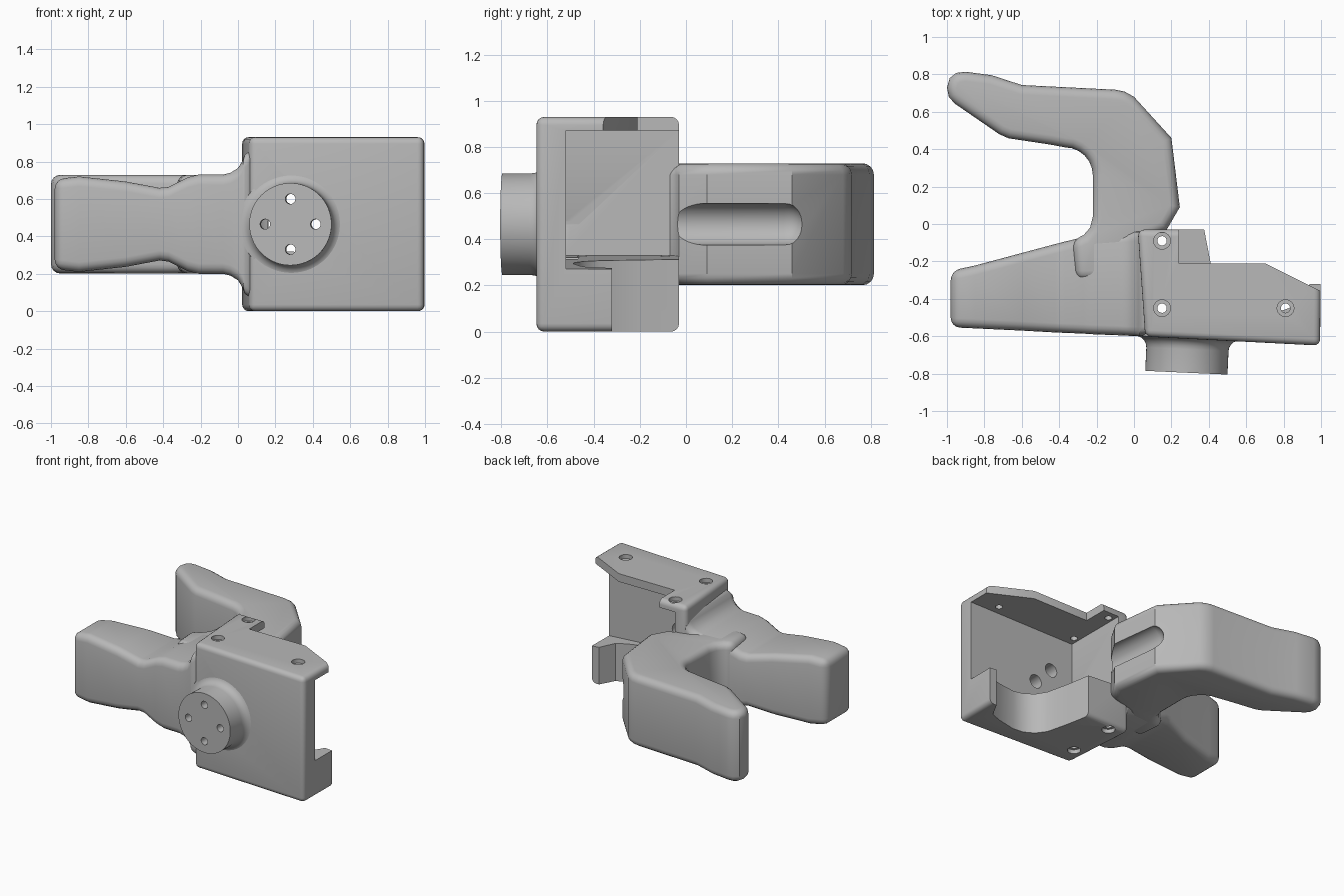
import bpy, bmesh, math
from mathutils import Vector, Matrix

cube = bpy.data.objects.get("Cube")
if cube:
    bpy.data.objects.remove(cube, do_unlink=True)

grey = bpy.data.materials.new("plain grey")
grey.use_nodes = True
grey.diffuse_color = (0.48, 0.48, 0.48, 1)
grey.node_tree.nodes["Principled BSDF"].inputs["Base Color"].default_value = grey.diffuse_color

MID = 0.465  # mid height shared by all parts


def finish(name, bm):
    bmesh.ops.recalc_face_normals(bm, faces=bm.faces)
    me = bpy.data.meshes.new(name)
    bm.to_mesh(me)
    bm.free()
    me.materials.append(grey)
    ob = bpy.data.objects.new(name, me)
    bpy.context.collection.objects.link(ob)
    return ob


def prism(name, pts, lo, hi, axis="z"):
    """Extrude a flat outline along z (points x,y) or y (points x,z)."""
    bm = bmesh.new()
    place = (lambda p, t: (p[0], p[1], t)) if axis == "z" else (lambda p, t: (p[0], t, p[1]))
    face = bm.faces.new([bm.verts.new(place(p, lo)) for p in pts])
    new = bmesh.ops.extrude_face_region(bm, geom=[face])["geom"]
    shift = Vector(place((0, 0), hi - lo))
    bmesh.ops.translate(bm, vec=shift, verts=[g for g in new if isinstance(g, bmesh.types.BMVert)])
    return finish(name, bm)


def lathe(name, profile, matrix, steps=48):
    """Solid of revolution about local z from (radius, height) points."""
    bm = bmesh.new()
    rings = []
    for r, h in profile:
        rings.append([bm.verts.new((r * math.cos(2 * math.pi * i / steps),
                                    r * math.sin(2 * math.pi * i / steps), h)) for i in range(steps)])
    for a, b in zip(rings, rings[1:]):
        for i in range(steps):
            j = (i + 1) % steps
            bm.faces.new((a[i], a[j], b[j], b[i]))
    bm.faces.new(rings[0])
    bm.faces.new(rings[-1])
    bm.transform(matrix)
    return finish(name, bm)


def apply(ob, mod):
    bpy.context.view_layer.objects.active = ob
    bpy.ops.object.modifier_apply(modifier=mod.name)


def bevel(ob, width, segments=4):
    mod = ob.modifiers.new("round", "BEVEL")
    mod.width, mod.segments = width, segments
    mod.limit_method, mod.angle_limit = "ANGLE", math.radians(42)
    mod.use_clamp_overlap = False
    apply(ob, mod)


def cut(cutter, *targets):
    for ob in targets:
        mod = ob.modifiers.new("cut", "BOOLEAN")
        mod.operation, mod.solver, mod.object = "DIFFERENCE", "EXACT", cutter
        apply(ob, mod)
    bpy.data.objects.remove(cutter, do_unlink=True)


# Housing: rounded block, hollowed, with trimmed top plate and floor
housing = prism("housing", [(0.06, -0.602), (0.995, -0.65), (1, -0.03), (0.02, -0.03)], 0, 0.93)
bevel(housing, 0.035)
cut(prism("cavity", [(0.11, 0.33), (1.1, 0.265), (1.1, 0.87), (0.11, 0.87)], -0.52, 0.1, "y"), housing)
cut(prism("top_trim", [(0.24, 0.1), (0.24, -0.21), (0.7, -0.21), (1, -0.36), (1.1, -0.36), (1.1, 0.1)],
          0.6, 1.1), housing)
cut(prism("floor_trim", [(1.1, -0.32), (0.94, -0.32), (0.88, -0.43), (0.8, -0.46), (0.65, -0.49),
                         (0.57, -0.48), (0.5, -0.44), (0.45, -0.37), (0.41, -0.21), (0.35, 0.1), (1.1, 0.1)],
          -0.1, 0.6), housing)

# Counterbored screw holes in the plates
for x, y, ends in ((0.15, -0.09, (1, -1)), (0.15, -0.45, (1, -1)), (0.81, -0.45, (1,))):
    for side in ends:
        start = Matrix.Translation((x, y, 0.93 if side > 0 else 0)) @ Matrix.Diagonal((1, 1, side, 1))
        depth = -0.15 if side > 0 else -0.36
        cut(lathe("screw_hole", [(0.045, 0.05), (0.045, -0.03), (0.025, -0.03), (0.025, depth)],
                  start, 24), housing)

# Round boss, slightly turned, with a flared root and four holes
axis = Vector((-0.045, -1, 0)).normalized()
turn = axis.to_track_quat("Z", "Y").to_matrix().to_4x4()
front = Vector((0.28, -0.795, MID))
flare = [(0.28, -0.22), (0.28, -0.185)]
for k in range(1, 6):
    a = math.pi / 2 * k / 5
    flare.append((0.28 - 0.06 * math.sin(a), -0.125 - 0.06 * math.cos(a)))
boss = lathe("boss", flare + [(0.22, 0)], Matrix.Translation(front) @ turn, 64)
for k in range(4):
    a = math.pi / 2 * k
    spot = front + Vector((0.135 * math.cos(a), 0, 0.135 * math.sin(a)))
    cut(lathe("boss_hole", [(0.05, -0.33), (0.05, -0.12), (0.027, -0.12), (0.027, 0.05)],
              Matrix.Translation(spot) @ turn, 24), housing, boss)

# Front arm: lofted box sections with a waist and a flare into the housing
sections = [(-0.98, -0.552, -0.25, 0.24), (-0.85, -0.558, -0.222, 0.255), (-0.6, -0.57, -0.155, 0.228),
            (-0.42, -0.58, -0.107, 0.194), (-0.37, -0.582, -0.094, 0.2), (-0.27, -0.586, -0.07, 0.25),
            (-0.21, -0.59, -0.06, 0.265), (-0.08, -0.595, -0.05, 0.265), (-0.04, -0.597, -0.045, 0.275),
            (0, -0.599, -0.04, 0.3), (0.022, -0.6, -0.04, 0.335), (0.035, -0.6, -0.04, 0.37),
            (0.08, -0.6, -0.04, 0.41)]
bm = bmesh.new()
rings = [[bm.verts.new((x, y, MID + z)) for y, z in ((a, -h), (b, -h), (b, h), (a, h))]
         for x, a, b, h in sections]
for r, s in zip(rings, rings[1:]):
    for i in range(4):
        j = (i + 1) % 4
        bm.faces.new((r[i], r[j], s[j], s[i]))
bm.faces.new(rings[0])
bm.faces.new(rings[-1])
front_arm = finish("front_arm", bm)
bevel(front_arm, 0.05)

# Rear hook: rounded outline curling back over the front arm
inner_bend = [(-0.37 + 0.15 * math.sin(a), 0.26 + 0.15 * math.cos(a))
              for a in (math.pi / 2 * (1 - k / 6) for k in range(7))]
hook = prism("rear_hook", [(0.05, -0.3), (-0.31, -0.3), (-0.33, -0.085), (-0.27, -0.06), (-0.235, -0.02),
                           (-0.22, 0.04)] + inner_bend +
             [(-0.45, 0.425), (-0.67, 0.458), (-0.72, 0.48), (-0.96, 0.645), (-0.99, 0.68), (-1, 0.73),
              (-0.985, 0.78), (-0.95, 0.808), (-0.9, 0.814), (-0.76, 0.795), (-0.6, 0.743), (-0.1, 0.718),
              (-0.05, 0.708), (0, 0.68), (0.2, 0.46), (0.245, 0.09), (0.175, -0.03), (0.1, -0.06)],
             MID - 0.264, MID + 0.264)
bevel(hook, 0.05)

# Round-ended groove down the back of the hook
start, end = Vector((0.262, -0.2, MID)), Vector((0.215, 0.43, MID))
length = (end - start).length
dome = [(0.09 * math.cos(a), length + 0.09 * math.sin(a)) for a in (math.pi / 2 * k / 7 for k in range(7))]
cut(lathe("groove", [(0.09, 0)] + dome,
          Matrix.Translation(start) @ (end - start).to_track_quat("Z", "Y").to_matrix().to_4x4()), hook)

# Smooth rounded surfaces, keep real edges crisp
for ob in bpy.context.view_layer.objects:
    ob.select_set(ob in (housing, boss, front_arm, hook))
bpy.context.view_layer.objects.active = housing
bpy.ops.object.shade_smooth_by_angle(angle=math.radians(32))
